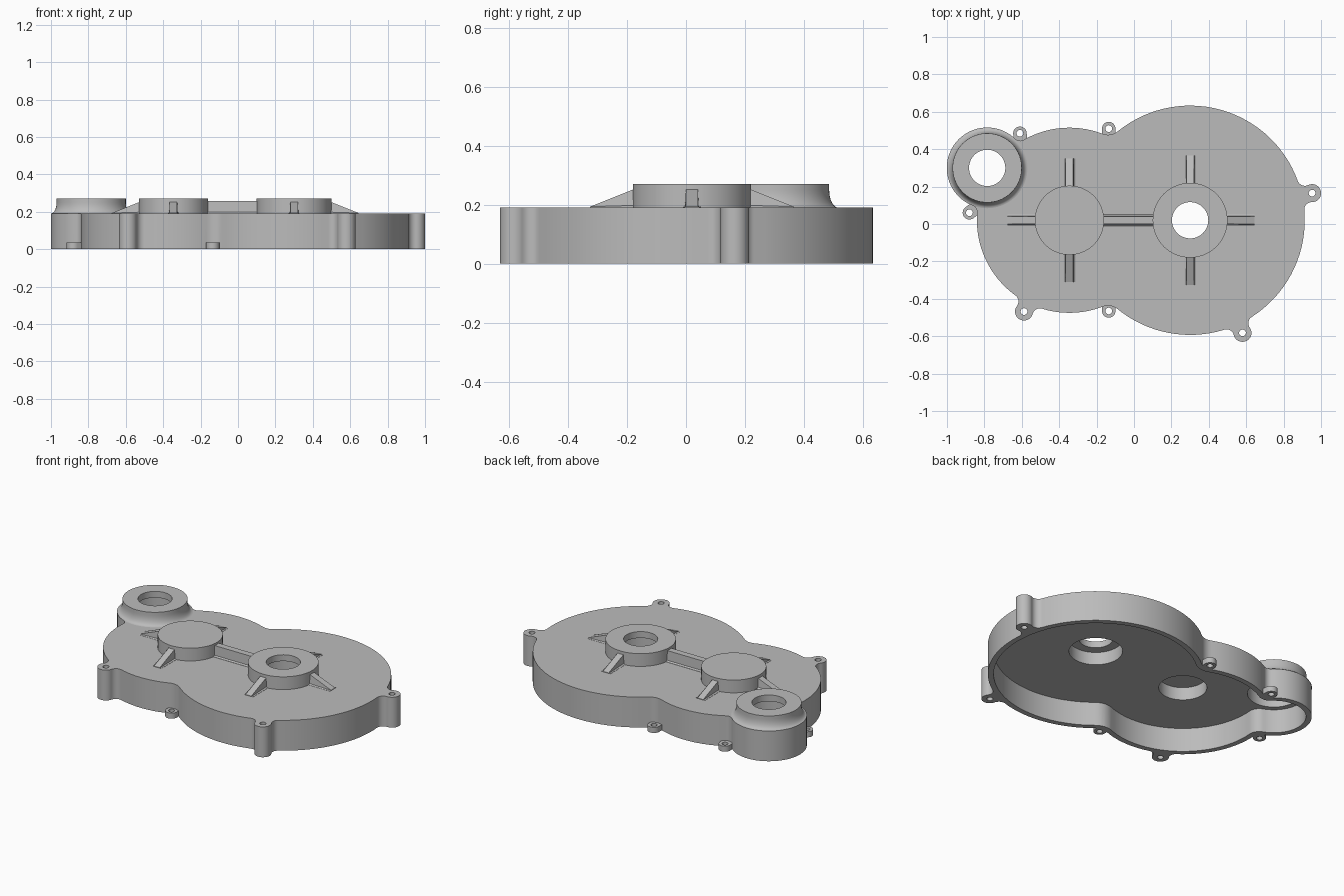
import bpy, bmesh, math
from mathutils import Vector

if "Cube" in bpy.data.objects:
    bpy.data.objects.remove(bpy.data.objects["Cube"])

TAU = 2 * math.pi
SEG = 72
TOP, CEILING, BOSS_TOP, POCKET_TOP = 0.19, 0.15, 0.27, 0.23
WALL = 0.033

grey = bpy.data.materials.new("cast_grey")
grey.use_nodes = True
grey.diffuse_color = (0.5, 0.5, 0.5, 1)
grey.node_tree.nodes["Principled BSDF"].inputs["Base Color"].default_value = (0.5, 0.5, 0.5, 1)


def finish(name, bm):
    bmesh.ops.remove_doubles(bm, verts=bm.verts, dist=1e-5)
    bmesh.ops.recalc_face_normals(bm, faces=bm.faces)
    mesh = bpy.data.meshes.new(name)
    bm.to_mesh(mesh)
    bm.free()
    mesh.materials.append(grey)
    ob = bpy.data.objects.new(name, mesh)
    bpy.context.collection.objects.link(ob)
    return ob


def prism(name, pts, z0, z1):
    bm = bmesh.new()
    face = bm.faces.new([bm.verts.new((p[0], p[1], z0)) for p in pts])
    ext = bmesh.ops.extrude_face_region(bm, geom=[face])
    moved = [g for g in ext["geom"] if isinstance(g, bmesh.types.BMVert)]
    bmesh.ops.translate(bm, verts=moved, vec=(0, 0, z1 - z0))
    return finish(name, bm)


def arc(c, r, a0, a1, n):
    return [c + r * Vector((math.cos(a0 + (a1 - a0) * i / n), math.sin(a0 + (a1 - a0) * i / n)))
            for i in range(n + 1)]


def circle(c, r, n=SEG):
    return arc(c, r, 0, TAU, n)[:-1]


def lathe(name, c, profile):
    # closed profile of (radius, z) turned around a vertical axis
    bm = bmesh.new()
    vs = [bm.verts.new((c.x + r, c.y, z)) for r, z in profile]
    es = [bm.edges.new((a, b)) for a, b in zip(vs, vs[1:])]
    if profile[0][0] > 0:
        es.append(bm.edges.new((vs[-1], vs[0])))
    bmesh.ops.spin(bm, geom=vs + es, cent=(c.x, c.y, 0), axis=(0, 0, 1),
                   angle=TAU, steps=SEG)
    return finish(name, bm)


def angle(v):
    return math.atan2(v.y, v.x)


def outline(circles, fillets):
    # chain of circles, counter-clockwise, joined by tangent fillet arcs
    n = len(circles)
    centres = []
    for i in range(n):
        (c1, r1), (c2, r2) = circles[i], circles[(i + 1) % n]
        f = fillets[i]
        d = (c2 - c1).length
        u = (c2 - c1) / d
        a = ((r1 + f) ** 2 - (r2 + f) ** 2 + d * d) / (2 * d)
        h = math.sqrt((r1 + f) ** 2 - a * a)
        centres.append(c1 + u * a + Vector((u.y, -u.x)) * h)
    pts = []
    for i in range(n):
        c, r = circles[i]
        nxt = circles[(i + 1) % n][0]
        a0 = angle(centres[i - 1] - c)
        sweep = (angle(centres[i] - c) - a0) % TAU
        pts += arc(c, r, a0, a0 + sweep, max(3, round(sweep * 16)))
        b0 = angle(c - centres[i])
        turn = (b0 - angle(nxt - centres[i])) % TAU
        pts += arc(centres[i], fillets[i], b0, b0 - turn, max(4, round(turn * 6)))[1:-1]
    return pts


def boolean(ob, other, op):
    mod = ob.modifiers.new("cut", 'BOOLEAN')
    mod.object, mod.operation, mod.solver = other, op, 'EXACT'
    bpy.context.view_layer.objects.active = ob
    bpy.ops.object.modifier_apply(modifier=mod.name)
    bpy.data.objects.remove(other)


# Main outline circles and full-height screw lugs
big_c, mid_c, small_c = Vector((0.3, 0.02)), Vector((-0.345, 0.02)), Vector((-0.785, 0.3))
big, mid, small = (big_c, 0.613), (mid_c, 0.495), (small_c, 0.215)
lugs = [(Vector(p), 0.048) for p in ((0.952, 0.165), (-0.588, -0.468), (0.58, -0.582))]
lug_right, lug_left, lug_front = lugs

body = prism("cover_body", outline(
    [lug_right, big, mid, small, mid, lug_left, mid, big, lug_front, big],
    [0.04, 0.08, 0.04, 0.04, 0.04, 0.04, 0.08, 0.04, 0.04, 0.04]), 0, TOP)

# Low screw tabs at the foot of the wall, each with a neck into the wall
tabs = [((-0.61, 0.485), (0.1, -1)), ((-0.135, 0.51), (0, -1)),
        ((-0.88, 0.06), (0.8, 0.6)), ((-0.135, -0.465), (0, 1))]
for p, d in tabs:
    c, d = Vector(p), Vector(d).normalized()
    a = angle(-d)
    pts = arc(c, 0.036, a - math.pi / 2, a + math.pi / 2, 16)
    side = Vector((-d.y, d.x)) * 0.036
    pts += [c + d * 0.06 - side, c + d * 0.06 + side]
    boolean(body, prism("tab", pts, 0, 0.035), 'UNION')

# Hollow underside, bearing pockets and screw holes
inner = [(c, r - WALL) for c, r in (big, mid, small, mid)]
boolean(body, prism("cavity", outline(inner, [0.11, 0.07, 0.07, 0.11]), -0.1, CEILING), 'DIFFERENCE')
bosses = [("blind_boss", mid_c, 0.185, 0.137, 0),
          ("centre_boss", big_c, 0.2, 0.152, 0.097),
          ("corner_boss", small_c, 0.185, 0.15, 0.097)]
for name, c, r, pocket, bore in bosses:
    boolean(body, prism("pocket", circle(c, pocket), CEILING - 0.05, TOP + 0.1), 'DIFFERENCE')
for c in [lug[0] for lug in lugs] + [Vector(t[0]) for t in tabs]:
    boolean(body, prism("screw_hole", circle(c, 0.018, 24), -0.1, TOP + 0.1), 'DIFFERENCE')

# Raised bearing bosses; the corner one flares into the body
parts = [body]
for name, c, r, pocket, bore in bosses:
    profile = [(bore, POCKET_TOP), (pocket, POCKET_TOP), (pocket, TOP)]
    if name == "corner_boss":
        for i in range(9):
            t = i / 8 * math.pi / 2
            profile.append((r + 0.031 * (1 - math.sin(t)), TOP + 0.06 * (1 - math.cos(t))))
    else:
        profile.append((r, TOP))
    profile += [(r, BOSS_TOP), (bore, BOSS_TOP)]
    parts.append(lathe(name, c, profile))


# Stiffening ribs with a small flare at the base
def rib(name, start, end, h0, h1):
    d = (end - start).normalized()
    side = Vector((-d.y, d.x))
    bm = bmesh.new()
    rings = []
    for p, h in ((start, h0), (end, h1)):
        half = [(0.032, -0.005), (0.031, 0.001), (0.023, min(h, 0.008)), (0.02, h)]
        sect = half + [(-w, z) for w, z in reversed(half)]
        rings.append([bm.verts.new((*(p + side * w), TOP + z)) for w, z in sect])
    n = len(rings[0])
    for i in range(n):
        j = (i + 1) % n
        bm.faces.new((rings[0][i], rings[0][j], rings[1][j], rings[1][i]))
    for ring in rings:
        bm.faces.new(ring)
    parts.append(finish(name, bm))


RIB = 0.067
for label, c, r, ends in (("blind", mid_c, 0.185, {"back": (0, 1), "front": (0, -1), "right": (-1, 0)}),
                          ("centre", big_c, 0.2, {"back": (0, 1), "front": (0, -1), "left": (1, 0)})):
    for where, d in ends.items():
        d = Vector(d)
        rib(f"{label}_rib_{where}", c + d * (r - 0.015), c + d * (r + 0.145), RIB, 0.003)
rib("bridge_rib", mid_c + Vector((0.17, 0)), big_c - Vector((0.185, 0)), RIB, RIB)

# Smooth the curved walls, keep the machined edges crisp
bpy.ops.object.select_all(action='DESELECT')
for ob in parts:
    ob.select_set(True)
bpy.context.view_layer.objects.active = body
bpy.ops.object.shade_smooth_by_angle(angle=math.radians(30))
